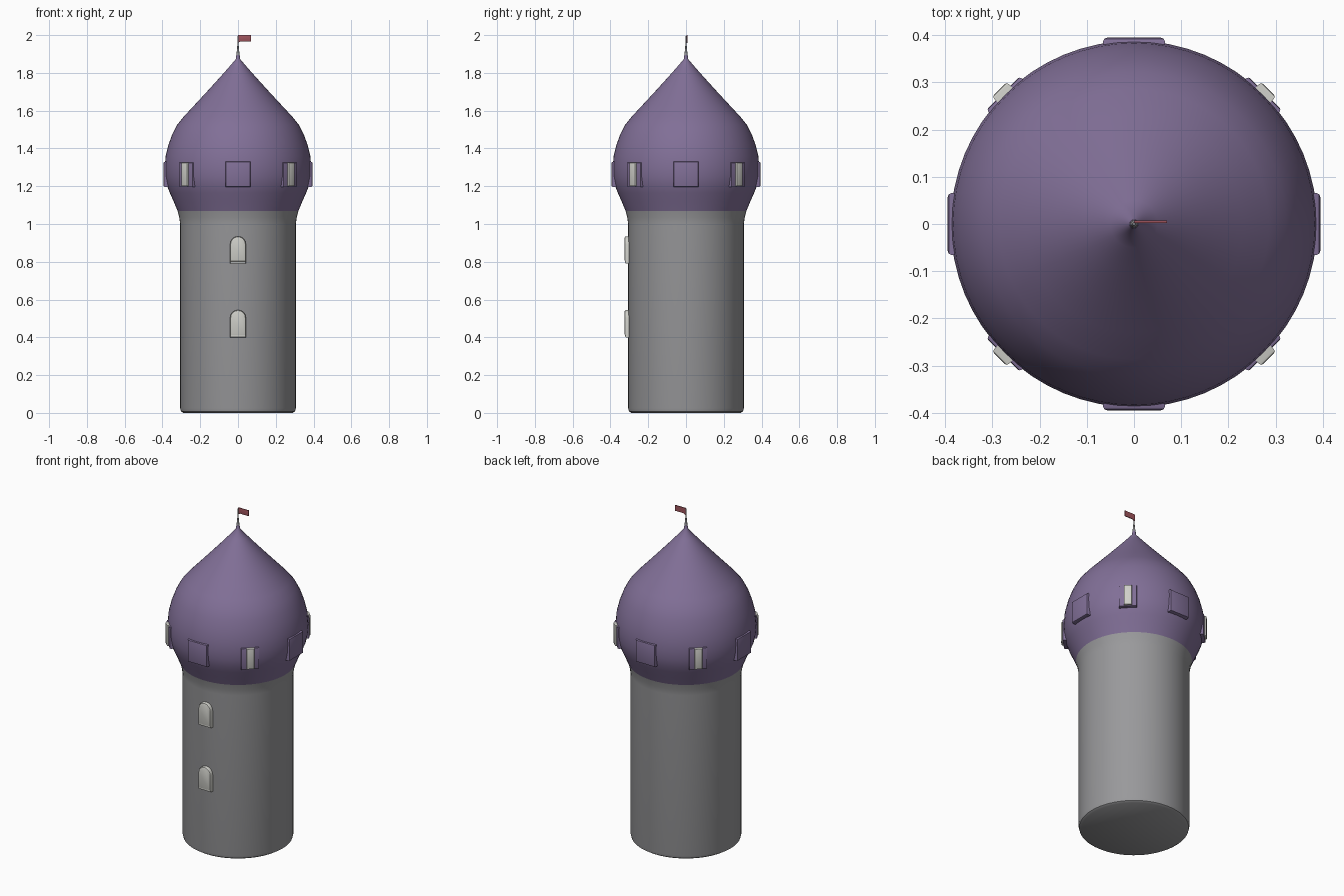
import bpy, bmesh, math
from mathutils import Matrix, Vector

if "Cube" in bpy.data.objects:
    bpy.data.objects.remove(bpy.data.objects["Cube"])


def material(name, rgb):
    m = bpy.data.materials.new(name)
    m.diffuse_color = (*rgb, 1)
    m.use_nodes = True
    m.node_tree.nodes["Principled BSDF"].inputs["Base Color"].default_value = m.diffuse_color
    return m


PURPLE = material("purple", (0.22, 0.16, 0.31))
PALE = material("pale_stone", (0.62, 0.62, 0.58))
STONE = material("stone", (0.32, 0.32, 0.33))
RED = material("red", (0.35, 0.09, 0.11))


def finish(name, bm, mat, angle=40):
    bmesh.ops.recalc_face_normals(bm, faces=bm.faces)
    me = bpy.data.meshes.new(name)
    bm.to_mesh(me)
    bm.free()
    ob = bpy.data.objects.new(name, me)
    bpy.context.collection.objects.link(ob)
    me.materials.append(mat)
    bpy.ops.object.select_all(action='DESELECT')
    ob.select_set(True)
    bpy.context.view_layer.objects.active = ob
    bpy.ops.object.shade_smooth_by_angle(angle=math.radians(angle))
    return ob


def lathe(name, profile, mat, n=64, angle=40):
    bm = bmesh.new()
    vs = [bm.verts.new((r, 0, z)) for r, z in profile]
    es = [bm.edges.new(p) for p in zip(vs, vs[1:])]
    bmesh.ops.spin(bm, geom=vs + es, axis=(0, 0, 1), cent=(0, 0, 0),
                   angle=2 * math.pi, steps=n, use_merge=True)
    bmesh.ops.remove_doubles(bm, verts=bm.verts, dist=1e-5)
    return finish(name, bm, mat, angle)


def panel(name, outline, y_out, y_in, mat, turn=0, bevel=0.006):
    # extruded outline in x-z facing -y, rotated around the tower
    bm = bmesh.new()
    f = bm.faces.new([bm.verts.new((x, y_out, z)) for x, z in outline])
    front = [e for e in f.edges]
    ext = bmesh.ops.extrude_face_region(bm, geom=[f], use_keep_orig=True)
    moved = [v for v in ext["geom"] if isinstance(v, bmesh.types.BMVert)]
    bmesh.ops.translate(bm, verts=moved, vec=(0, y_in - y_out, 0))
    bmesh.ops.recalc_face_normals(bm, faces=bm.faces)
    bmesh.ops.bevel(bm, geom=front, offset=bevel, segments=2,
                    profile=0.5, affect='EDGES')
    bm.transform(Matrix.Rotation(turn, 4, 'Z'))
    return finish(name, bm, mat)


def rect(w, z0, z1):
    return [(-w, z0), (w, z0), (w, z1), (-w, z1)]


def arch(w, z0, z1):
    top = [(w * math.cos(a), z1 - w + w * math.sin(a))
           for a in (math.pi * i / 8 for i in range(9))]
    return [(-w, z0), (w, z0)] + top


# round stone shaft
lathe("tower_shaft", [(0, 0), (0.29, 0), (0.302, 0.008), (0.306, 0.025),
                      (0.306, 1.0), (0.311, 1.035), (0.32, 1.07)], STONE)

# onion dome
lathe("onion_dome", [(0.32, 1.07), (0.341, 1.12), (0.361, 1.165), (0.377, 1.205),
                     (0.386, 1.25), (0.388, 1.30), (0.383, 1.36), (0.368, 1.42),
                     (0.348, 1.475), (0.322, 1.525), (0.286, 1.57), (0.23, 1.63),
                     (0.168, 1.697), (0.106, 1.765), (0.05, 1.828), (0.012, 1.872),
                     (0.009, 1.895), (0, 1.9)], PURPLE)

# eight shallow bays on the dome, with pale panes on the diagonals
for i in range(8):
    turn = i * math.pi / 4
    if i % 2:
        panel("dome_bay", rect(0.05, 1.195, 1.325), -0.392, -0.34, PURPLE, turn)
        panel("dome_pane", rect(0.022, 1.20, 1.325), -0.403, -0.34, PALE, turn)
    else:
        panel("dome_bay", rect(0.066, 1.195, 1.33), -0.395, -0.34, PURPLE, turn, 0.01)

# arched windows on the front of the shaft, with sills
for z in (0.40, 0.79):
    panel("shaft_window", arch(0.042, z + 0.01, z + 0.145), -0.326, -0.29, PALE, 0, 0.01)
    panel("window_sill", rect(0.042, z, z + 0.02), -0.322, -0.29, PALE)

# flagpole
lathe("flagpole", [(0, 1.87), (0.01, 1.87), (0.007, 1.91), (0.004, 1.94),
                   (0.003, 1.995), (0, 1.995)], STONE, 12)

# flag
panel("flag", [(0, 1.958), (0.012, 1.966), (0.07, 1.966), (0.07, 2.0), (0, 2.0)],
      0.002, 0.007, RED, 0, 0.0005)
